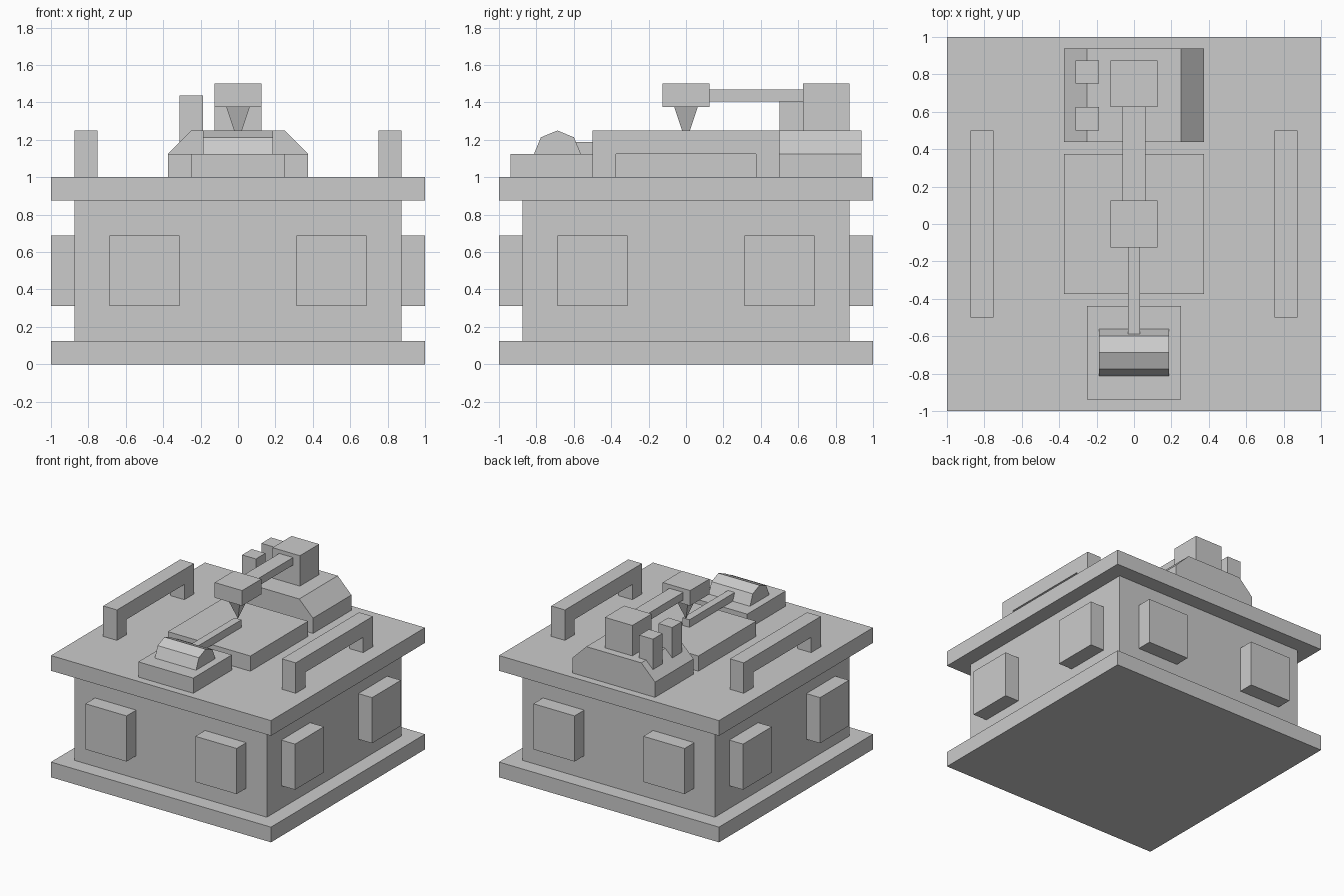
import bpy, bmesh, math

if "Cube" in bpy.data.objects:
    bpy.data.objects.remove(bpy.data.objects["Cube"])


def make(name, verts, faces):
    mesh = bpy.data.meshes.new(name)
    mesh.from_pydata(verts, [], faces)
    bm = bmesh.new()
    bm.from_mesh(mesh)
    bmesh.ops.recalc_face_normals(bm, faces=bm.faces)
    bm.to_mesh(mesh)
    bm.free()
    obj = bpy.data.objects.new(name, mesh)
    bpy.context.collection.objects.link(obj)
    return obj


def prism(name, profile, axis, lo, hi):
    """Extrude a 2D profile (horizontal, z) along the x or y axis."""
    n = len(profile)
    place = (lambda d, h, z: (d, h, z)) if axis == 'x' else (lambda d, h, z: (h, d, z))
    verts = [place(d, h, z) for d in (lo, hi) for h, z in profile]
    faces = [list(range(n)), list(range(n, 2 * n))]
    faces += [[i, (i + 1) % n, n + (i + 1) % n, n + i] for i in range(n)]
    return make(name, verts, faces)


def box(name, x, y, z):
    return prism(name, [(y[0], z[0]), (y[1], z[0]), (y[1], z[1]), (y[0], z[1])], 'x', *x)


# Crate body
box("base_slab", (-1, 1), (-1, 1), (0, 0.125))
box("body", (-0.875, 0.875), (-0.875, 0.875), (0.125, 0.875))
box("top_slab", (-1, 1), (-1, 1), (0.875, 1))

# Raised panels, two on each side
for side in (-1, 1):
    out = sorted((side * 0.875, side * 1.0))
    for c in (-0.5, 0.5):
        span = (c - 0.1875, c + 0.1875)
        box("panel_front_back", span, out, (0.3125, 0.6875))
        box("panel_left_right", out, span, (0.3125, 0.6875))

# Carrying handles
handle = [(-0.5, 1), (-0.375, 1), (-0.375, 1.125), (0.375, 1.125),
          (0.375, 1), (0.5, 1), (0.5, 1.25), (-0.5, 1.25)]
for side in (-1, 1):
    prism("handle", handle, 'x', *sorted((side * 0.75, side * 0.875)))

# Centre plate, front block with half-octagon roller and lower arm
box("centre_plate", (-0.375, 0.375), (-0.375, 0.375), (1, 1.125))
box("front_block", (-0.25, 0.25), (-0.9375, -0.4375), (1, 1.125))
roller = [(-0.6875 + 0.125 * math.cos(i * math.pi / 4),
           1.125 + 0.125 * math.sin(i * math.pi / 4)) for i in range(5)]
prism("roller", roller, 'x', -0.1875, 0.1875)
box("lower_arm", (-0.03125, 0.03125), (-0.6875, 0), (1.125, 1.1875))

# Chamfered rear block, tower and two posts
rear = [(-0.375, 1), (0.375, 1), (0.375, 1.125), (0.25, 1.25), (-0.25, 1.25), (-0.375, 1.125)]
prism("rear_block", rear, 'y', 0.4375, 0.9375)
box("tower", (-0.125, 0.125), (0.625, 0.875), (1.25, 1.5))
for y in (0.5, 0.75):
    box("post", (-0.3125, -0.1875), (y, y + 0.125), (1.125, 1.4375))

# Upper arm, head and pointed tip
box("upper_arm", (-0.0625, 0.0625), (0.125, 0.625), (1.40625, 1.46875))
box("head", (-0.125, 0.125), (-0.125, 0.125), (1.375, 1.5))
r = 0.0625
make("tip", [(-r, -r, 1.375), (r, -r, 1.375), (r, r, 1.375), (-r, r, 1.375), (0, 0, 1.1875)],
     [(0, 1, 2, 3), (0, 1, 4), (1, 2, 4), (2, 3, 4), (3, 0, 4)])
